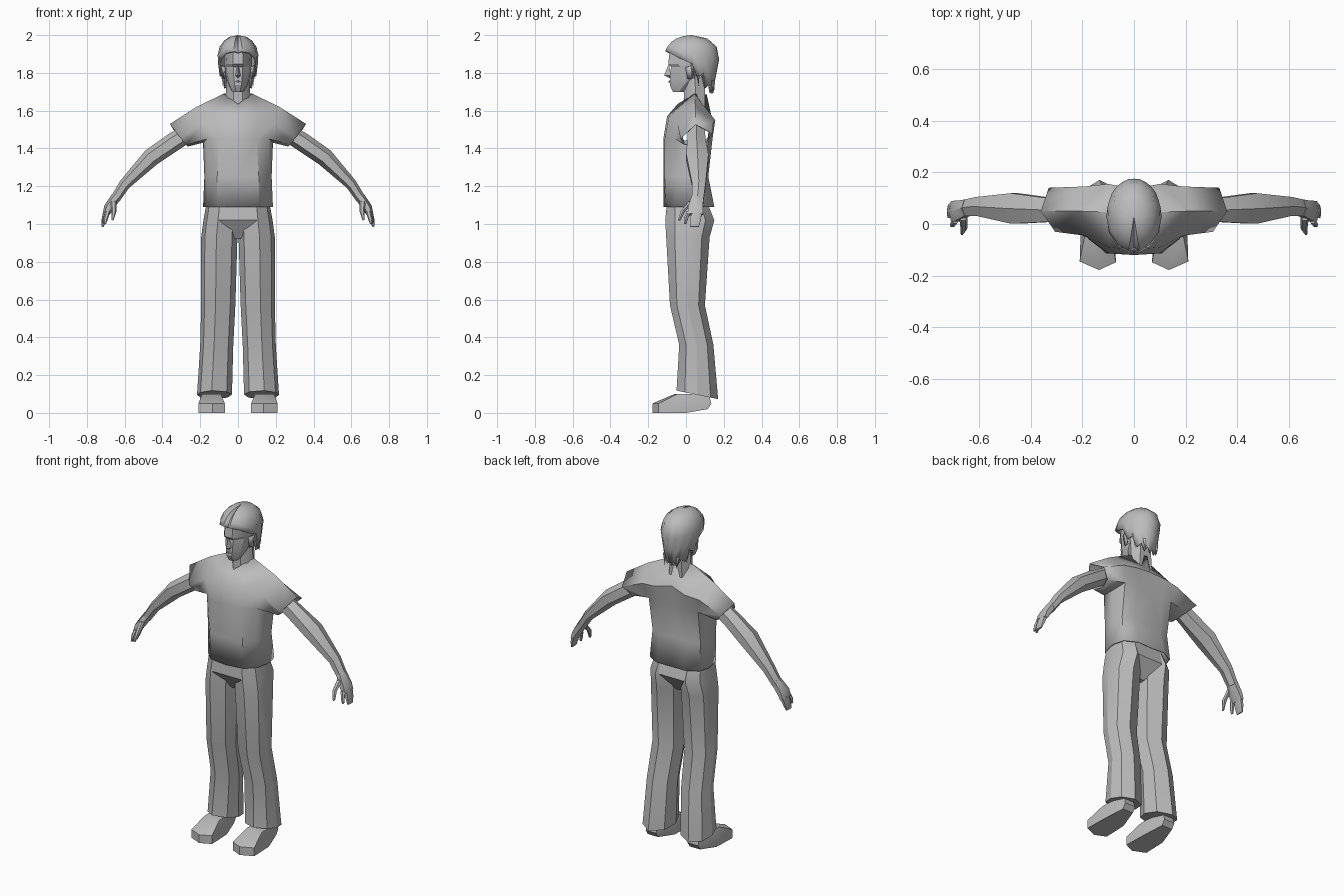
import bpy, bmesh, math
from mathutils import Vector

grey = bpy.data.materials.new("plain_grey")
grey.diffuse_color = (0.5, 0.5, 0.5, 1)


def make(name, verts, faces, mirror=False, angle=35, thick=0):
    """Build an object from points and faces, clean its normals, optionally mirror in x."""
    me = bpy.data.meshes.new(name)
    me.from_pydata([tuple(v) for v in verts], [], faces)
    bm = bmesh.new()
    bm.from_mesh(me)
    bmesh.ops.remove_doubles(bm, verts=bm.verts, dist=0.0005)
    if mirror:
        geom = bm.verts[:] + bm.edges[:] + bm.faces[:]
        bmesh.ops.mirror(bm, geom=geom, axis='X', merge_dist=0.0005)
    bmesh.ops.recalc_face_normals(bm, faces=bm.faces)
    bm.to_mesh(me)
    bm.free()
    me.materials.append(grey)
    ob = bpy.data.objects.new(name, me)
    bpy.context.collection.objects.link(ob)
    if thick:
        mod = ob.modifiers.new("thickness", 'SOLIDIFY')
        mod.thickness = thick
    bpy.ops.object.select_all(action='DESELECT')
    ob.select_set(True)
    bpy.context.view_layer.objects.active = ob
    bpy.ops.object.shade_smooth_by_angle(angle=math.radians(angle))
    return ob


def loft(name, rings, mirror=False, angle=35):
    """Skin equal-sized closed rings and cap both ends."""
    n = len(rings[0])
    verts = [p for r in rings for p in r]
    faces = [(k * n + i, k * n + (i + 1) % n, (k + 1) * n + (i + 1) % n, (k + 1) * n + i)
             for k in range(len(rings) - 1) for i in range(n)]
    faces += [tuple(range(n)), tuple(range(len(verts) - n, len(verts)))]
    return make(name, verts, faces, mirror, angle)


def tube(name, path, n=6, angle=40):
    """Mirrored limb: path of (x, y, z, half thickness, half depth in y)."""
    rings = []
    for k, (x, y, z, a, b) in enumerate(path):
        p, q = path[max(k - 1, 0)], path[min(k + 1, len(path) - 1)]
        d = Vector((q[0] - p[0], 0, q[2] - p[2])).normalized()
        side = Vector((-d.z, 0, d.x))
        rings.append([Vector((x, y, z)) + side * a * math.cos(2 * math.pi * i / n)
                      + Vector((0, b * math.sin(2 * math.pi * i / n), 0)) for i in range(n)])
    return loft(name, rings, True, angle)


# Shirt: half body, armhole, sleeve and V neck, mirrored
low = [(0, -.12, 1.09), (.11, -.105, 1.09), (.165, -.05, 1.09), (.185, .04, 1.09),
       (.165, .11, 1.09), (.09, .15, 1.09), (0, .145, 1.09)]
waist = [(0, -.12, 1.25), (.11, -.113, 1.25), (.165, -.05, 1.25), (.178, .03, 1.25),
         (.16, .09, 1.25), (.09, .118, 1.25), (0, .105, 1.25)]
chest = [(0, -.12, 1.45), (.1, -.113, 1.45), (.165, -.06, 1.45), (.185, .04, 1.43),
         (.165, .12, 1.45), (.09, .14, 1.45), (0, .12, 1.45)]
upper = [(0, -.1, 1.57), (.1, -.09, 1.57), (.19, -.045, 1.53),
         (.19, .145, 1.54), (.1, .155, 1.55), (0, .135, 1.57)]         # 21..26
neck_line = [(0, -.045, 1.635), (.075, .045, 1.69), (0, .11, 1.685), (.22, .05, 1.62)]  # 27..30
cuff = [(.275, -.01, 1.42), (.265, .05, 1.41), (.28, .11, 1.43),
        (.33, .14, 1.48), (.36, .05, 1.53), (.305, -.03, 1.455)]      # 31..36
faces = [(r * 7 + i, r * 7 + i + 1, r * 7 + i + 8, r * 7 + i + 7) for r in range(2) for i in range(6)]
faces += [(14, 15, 22, 21), (15, 16, 23, 22), (18, 19, 25, 24), (19, 20, 26, 25),
          (21, 22, 28, 27), (22, 23, 30, 28), (26, 25, 28, 29), (25, 24, 30, 28)]
hole = [16, 17, 18, 24, 30, 23]
faces += [(hole[i], hole[(i + 1) % 6], 31 + (i + 1) % 6, 31 + i) for i in range(6)]
make("shirt", low + waist + chest + upper + neck_line + cuff, faces, True, 38, 0.006)

# Arms, hands and thumbs
tube("arms", [(.22, .055, 1.51, .045, .05), (.34, .055, 1.435, .05, .055),
              (.46, .06, 1.352, .048, .068), (.6, .068, 1.21, .03, .042), (.652, .062, 1.13, .026, .036)])
tube("palms", [(.645, .062, 1.145, .026, .036), (.685, .05, 1.085, .026, .046), (.7, .05, 1.05, .017, .045)])
tube("fingers", [(.697, .056, 1.06, .018, .032), (.709, .05, 1.02, .014, .032), (.718, .045, .985, .006, .026)])
tube("index_fingers", [(.69, .015, 1.065, .014, .014), (.7, .0, 1.03, .012, .012), (.705, -.005, 1.0, .006, .008)])
tube("thumbs", [(.66, .03, 1.12, .016, .018), (.657, -.015, 1.07, .014, .014), (.665, -.035, 1.02, .006, .008)])

# Trouser legs: shared cross-section stretched per level
section = [(0, .45), (.15, .14), (.58, 0), (.9, .2), (1, .5), (.9, .82), (.55, 1), (.12, .82)]
levels = [(1.12, 0, .165, -.1, .11), (1.02, 0, .183, -.11, .15), (.93, .003, .195, -.105, .125),
          (.57, .014, .195, -.085, .1), (.36, .025, .2, -.036, .145), (.1, .032, .217, -.05, .17)]
rings = [[(xi + (xo - xi) * u, yf + (yb - yf) * v, z - (.045 * (v - .4) if z < .2 else 0))
          for u, v in section] for z, xi, xo, yf, yb in levels]
loft("trouser_legs", rings, True, 30)


def oval(z, w, yf, yb, shape):
    return [(w * u, (yf + yb) / 2 + (yb - yf) / 2 * v, z) for u, v in shape]


# Pelvis: fills the hips and tapers to the crotch
hexa = [(-.6, -1), (.6, -1), (1, 0), (.6, 1), (-.6, 1), (-1, 0)]
loft("pelvis", [oval(z, w, f, b, hexa) for z, w, f, b in
                [(1.12, .16, -.1, .11), (1.02, .17, -.108, .14), (.92, .02, -.04, .07)]])

# Shoes: wide toe outline with a sloping upper
sole = [(.07, -.148), (.135, -.178), (.21, -.145), (.205, 0), (.175, .115), (.105, .115), (.075, 0)]
top = [(.09, -.05), (.135, -.06), (.19, -.045), (.19, 0), (.17, .12), (.11, .12), (.09, 0)]
loft("shoes", [[(x, y, .02 if y > .05 else 0) for x, y in sole],
               [(x, y * (1.17 if y > 0 else 1), .05) for x, y in sole],
               [(x, y, .1) for x, y in top]], True, 30)

# Neck and head
octo = [(-.35, -1), (.35, -1), (.85, -.5), (1, .1), (.6, 1), (-.6, 1), (-1, .1), (-.85, -.5)]
loft("neck", [oval(z, w, f, b, octo) for z, w, f, b in
              [(1.6, .075, -.015, .1), (1.69, .065, -.01, .1), (1.8, .06, -.02, .1)]])
loft("head", [oval(z, w, f, b, octo) for z, w, f, b in
              [(1.7, .03, -.07, -.01), (1.735, .05, -.086, .05), (1.765, .06, -.083, .09),
               (1.8, .068, -.085, .1), (1.832, .072, -.078, .11), (1.848, .075, -.094, .12),
               (1.93, .07, -.085, .12)]], False, 25)
make("nose", [(0, -.09, 1.85), (-.016, -.08, 1.785), (.016, -.08, 1.785), (0, -.116, 1.787),
              (0, -.08, 1.77)], [(0, 1, 3), (0, 3, 2), (1, 4, 3), (3, 4, 2), (0, 2, 4, 1)])
make("lips", [(-.02, -.084, 1.752), (.02, -.084, 1.752), (0, -.093, 1.757), (0, -.09, 1.745),
              (0, -.082, 1.762)], [(0, 2, 4), (4, 2, 1), (0, 3, 2), (2, 3, 1), (0, 4, 1, 3)])
make("ears", [(.068, .0, 1.83), (.084, .03, 1.84), (.07, .035, 1.77), (.066, .01, 1.77)],
     [(0, 1, 2, 3)], True, 30, 0.008)

# Hair cap: columns from the fringe to the nape, mirrored, with a front parting
hem = [(-90, 1.92), (-78, 1.915), (-52, 1.905), (-25, 1.875), (0, 1.85), (12, 1.78), (25, 1.79),
       (38, 1.72), (52, 1.74), (65, 1.695), (78, 1.72), (90, 1.69)]
rows = [0, .06, .2, .42, .7, 1]
verts = []
for ang, zb in hem:
    c, s = math.cos(math.radians(ang)), math.sin(math.radians(ang))
    for t in rows:
        z = 2.0 - (2.0 - zb) * t
        if z > 1.88:
            r = max(0, 1 - ((z - 1.88) / .12) ** 2.3) ** .5
        else:
            r = 1 - 1.3 * (1.88 - z) * (.6 + .4 * abs(s))
        groove = .012 if ang == -90 and t > 0 else 0
        verts.append((.108 * r * c, .03 + .147 * r * s + groove, z - groove))
m = len(rows)
faces = [(k * m + i, k * m + i + 1, (k + 1) * m + i + 1, (k + 1) * m + i)
         for k in range(len(hem) - 1) for i in range(m - 1)]
make("hair", verts, [f for f in faces], True, 40, 0.012)

# Loose hair strands beside the ears and at the nape
strands = [(.094, .035, 1.86, 1.76), (.092, .06, 1.84, 1.73), (.084, .09, 1.8, 1.71), (.05, .14, 1.76, 1.69)]
for k, (x, y, zt, zb) in enumerate(strands):
    make("strands_%d" % (k + 1), [(x - .008, y - .012, zt), (x + .006, y, zt), (x - .008, y + .014, zt),
                                  (x - .012, y + .008, zb)],
         [(0, 1, 2), (0, 1, 3), (1, 2, 3), (2, 0, 3)], True)
